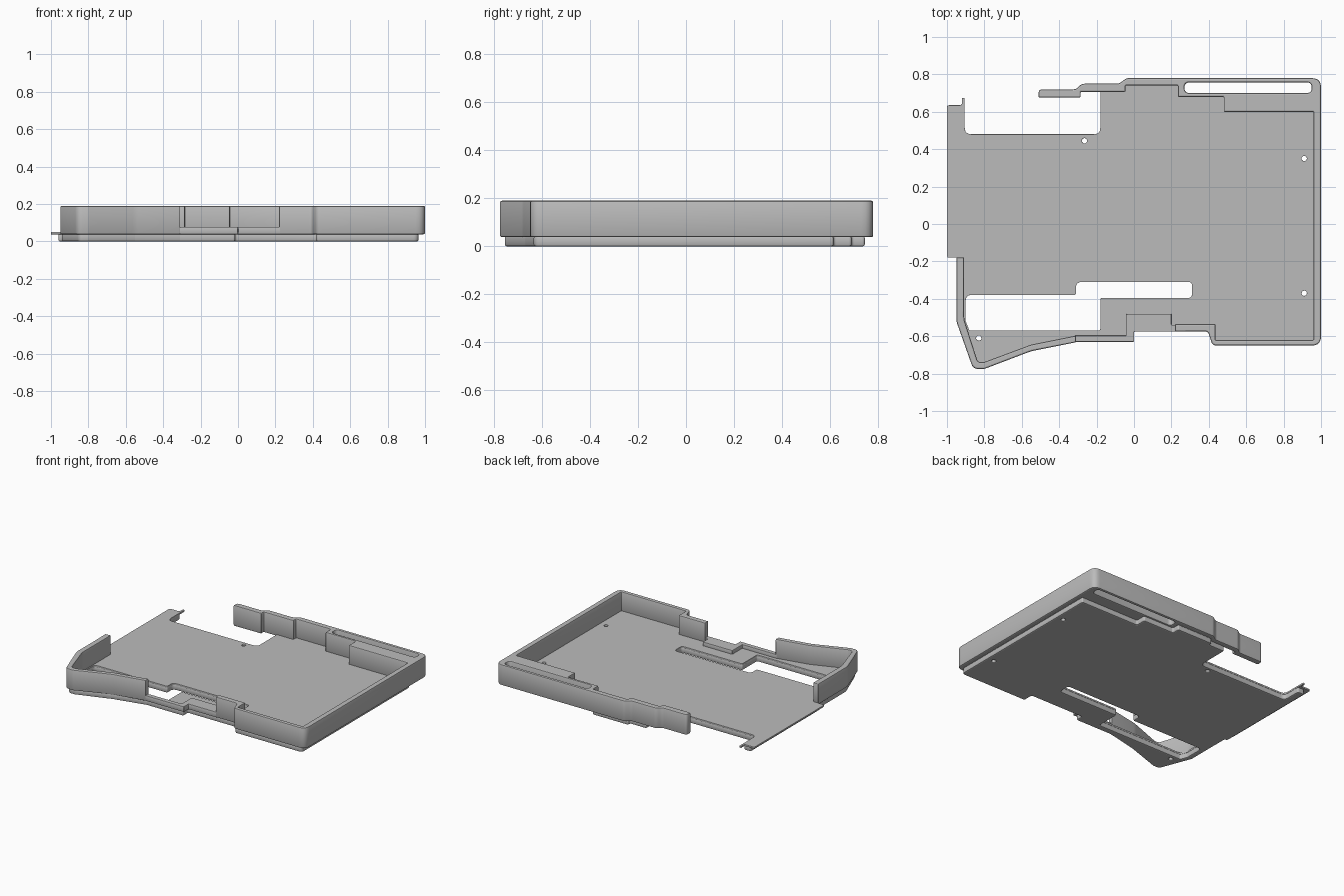
import bpy
import math
from mathutils import Vector

default_cube = bpy.data.objects.get("Cube")
if default_cube:
    bpy.data.objects.remove(default_cube, do_unlink=True)

grey = bpy.data.materials.new("plain grey")
grey.use_nodes = True
colour = (0.5, 0.5, 0.5, 1)
grey.diffuse_color = colour
grey.node_tree.nodes["Principled BSDF"].inputs["Base Color"].default_value = colour


def rounded(points, default_radius=0.012, steps=5):
    """Round every corner of an outline; a third value overrides the radius."""
    result = []
    count = len(points)
    for i, point in enumerate(points):
        corner = Vector(point[:2])
        before = Vector(points[i - 1][:2]) - corner
        after = Vector(points[(i + 1) % count][:2]) - corner
        radius = point[2] if len(point) > 2 else default_radius
        half_angle = before.angle(after) / 2
        reach = min(radius / math.tan(half_angle), before.length * 0.48, after.length * 0.48)
        start = corner + before.normalized() * reach
        end = corner + after.normalized() * reach
        for step in range(steps + 1):
            t = step / steps
            result.append(start * (1 - t) ** 2 + corner * 2 * t * (1 - t) + end * t ** 2)
    return result


def circle(x, y, radius, sides=20):
    angles = [2 * math.pi * i / sides for i in range(sides)]
    return [Vector((x + radius * math.cos(a), y + radius * math.sin(a))) for a in angles]


def slab(name, outlines, bottom, top, bevel):
    """Flat part with holes and softened rims, made from filled outlines."""
    curve = bpy.data.curves.new(name, "CURVE")
    curve.dimensions = "2D"
    curve.fill_mode = "BOTH"
    curve.extrude = (top - bottom) / 2 - bevel
    curve.bevel_depth = bevel
    curve.bevel_resolution = 1
    curve.offset = -bevel
    for outline in outlines:
        spline = curve.splines.new("POLY")
        spline.points.add(len(outline) - 1)
        for target, source in zip(spline.points, outline):
            target.co = (source.x, source.y, 0, 1)
        spline.use_cyclic_u = True
    curve.materials.append(grey)
    part = bpy.data.objects.new(name, curve)
    part.location.z = (top + bottom) / 2
    bpy.context.collection.objects.link(part)
    bpy.ops.object.select_all(action="DESELECT")
    part.select_set(True)
    bpy.context.view_layer.objects.active = part
    bpy.ops.object.convert(target="MESH")
    bpy.ops.object.shade_smooth_by_angle(angle=math.radians(35))
    return part


# Shared floor contour, from the left side around the front to the back notch
def floor_contour(left, end):
    return rounded([
        (left, -0.18), (-0.94, -0.18), (-0.94, -0.52), (-0.85, -0.755, 0.03), (-0.8, -0.755, 0.03),
        (-0.55, -0.67), (-0.31, -0.615), (-0.015, -0.615), (-0.015, -0.56),
        (0.42, -0.56), (0.42, -0.635), (0.965, -0.635, 0.03), (0.965, 0.615),
        (0.49, 0.615), (0.49, 0.69), (0.24, 0.69), (0.24, 0.745),
        (-0.05, 0.745), (-0.05, 0.72), (-0.18, 0.72), (-0.18, 0.48, 0.035),
        (-0.905, 0.48, 0.035)] + end)


# Openings through the floor
window = rounded([
    (-0.9, -0.38, 0.03), (-0.31, -0.38), (-0.31, -0.31, 0.03), (0.31, -0.31, 0.02),
    (0.31, -0.395, 0.02), (-0.18, -0.395), (-0.18, -0.57), (-0.88, -0.57), (-0.9, -0.52)])
screw_holes = [circle(x, y, 0.014) for x, y in
               [(-0.265, 0.445), (0.91, 0.35), (0.91, -0.37), (-0.83, -0.61)]]
openings = [window] + screw_holes

# Thin floor with a small tab, on a slightly smaller base
tab = [(-0.905, 0.675), (-0.92, 0.675), (-0.92, 0.635), (-1, 0.635)]
slab("floor_plate", [floor_contour(-1, tab)] + openings, 0.038, 0.05, 0.001)
slab("base", [floor_contour(-0.96, [(-0.905, 0.62), (-0.96, 0.62)])] + openings, 0, 0.042, 0.008)

# Tall wall around the right side, with a thick slotted corner at the back
main_outline = rounded([
    (0.22, -0.575), (0.395, -0.575, 0.02), (0.42, -0.65, 0.03), (1, -0.65, 0.05), (1, 0.78, 0.05),
    (-0.04, 0.78, 0.04), (-0.08, 0.75, 0.04), (-0.28, 0.75, 0.04), (-0.31, 0.72, 0.04),
    (-0.51, 0.72, 0.02), (-0.51, 0.677, 0.003),
    (-0.285, 0.677), (-0.285, 0.707), (-0.045, 0.707), (-0.045, 0.74),
    (0.235, 0.74), (0.235, 0.68), (0.48, 0.68), (0.48, 0.6),
    (0.96, 0.6), (0.96, -0.62), (0.435, -0.62), (0.435, -0.535), (0.22, -0.535)], 0.006)
slot = rounded([(0.27, 0.7), (0.95, 0.7), (0.95, 0.757), (0.27, 0.757)], 0.027)
slab("main_wall", [main_outline, slot], 0.038, 0.19, 0.008)

# Short wall at the front left corner
corner_outline = rounded([
    (-0.95, -0.18), (-0.95, -0.52, 0.1), (-0.86, -0.775, 0.04), (-0.8, -0.775, 0.04),
    (-0.55, -0.68, 0.2), (-0.31, -0.632), (-0.31, -0.597),
    (-0.55, -0.645, 0.2), (-0.8, -0.738, 0.02), (-0.835, -0.738, 0.02),
    (-0.908, -0.51, 0.1), (-0.908, -0.18)], 0.003)
slab("corner_wall", [corner_outline], 0.038, 0.19, 0.008)

# Low sill and ledge across the front gap
sill_outline = rounded([
    (-0.32, -0.63), (0, -0.63), (0, -0.575), (0.23, -0.575), (0.23, -0.54),
    (0.2, -0.54), (0.2, -0.48), (-0.04, -0.48), (-0.04, -0.597), (-0.32, -0.597)], 0.006)
slab("front_sill", [sill_outline], 0.038, 0.078, 0.004)
